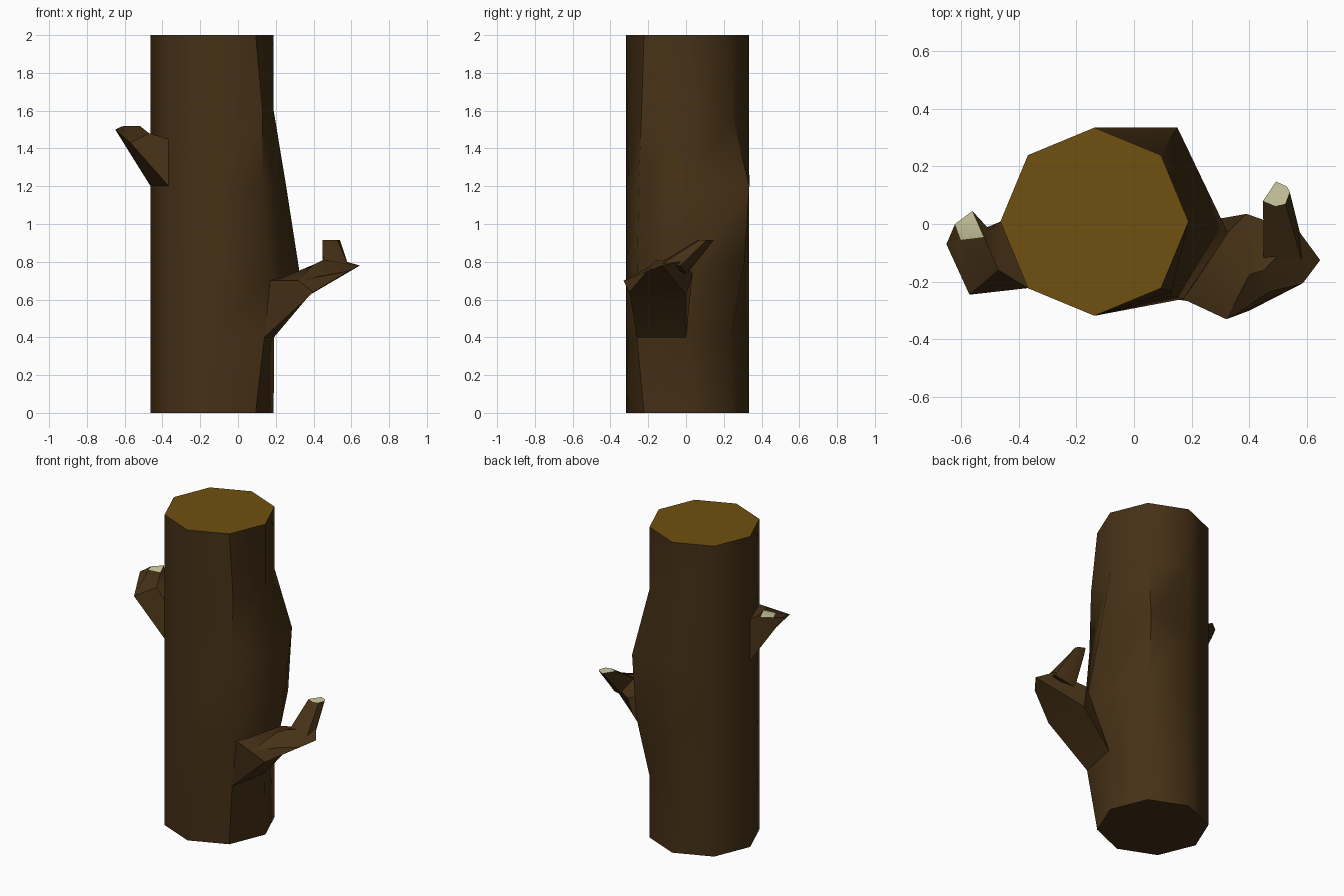
import bpy, bmesh, math


def material(name, rgb):
    m = bpy.data.materials.new(name)
    m.diffuse_color = (*rgb, 1)
    return m


bark = material("bark", (0.06, 0.030, 0.008))
wood = material("cut_wood", (0.16, 0.08, 0.005))
pale = material("pale_wood", (0.62, 0.60, 0.36))


def loft(name, rings, cap, smooth_angle, start=True):
    """Skin equal-sided rings, closing the end with the cap material."""
    bm = bmesh.new()
    loops = [[bm.verts.new(p) for p in r] for r in rings]
    n = len(rings[0])
    for a, b in zip(loops, loops[1:]):
        for i in range(n):
            j = (i + 1) % n
            bm.faces.new((a[i], a[j], b[j], b[i]))
    if start:
        bm.faces.new(loops[0][::-1])
    end = bm.faces.new(loops[-1])
    end.material_index = 1
    bmesh.ops.recalc_face_normals(bm, faces=bm.faces)
    me = bpy.data.meshes.new(name)
    bm.to_mesh(me)
    bm.free()
    me.materials.append(bark)
    me.materials.append(cap)
    ob = bpy.data.objects.new(name, me)
    bpy.context.collection.objects.link(ob)
    bpy.ops.object.select_all(action='DESELECT')
    ob.select_set(True)
    bpy.context.view_layer.objects.active = ob
    bpy.ops.object.shade_smooth_by_angle(angle=math.radians(smooth_angle))
    return ob


# Eight-sided trunk, with a few corners pulled out into a swelling
pulled = {
    (1, 0): (0.19, 0.0, 0.4), (1, 7): (0.14, -0.26, 0.4),
    (2, 0): (0.325, -0.03, 0.75), (2, 1): (0.14, 0.31, 0.8), (2, 7): (0.17, -0.26, 0.70),
    (3, 0): (0.255, 0.0, 1.2), (3, 1): (0.15, 0.335, 1.2), (3, 7): (0.13, -0.25, 1.2),
    (4, 7): (0.13, -0.235, 1.6),
}
rings = []
for k in range(6):
    ring = []
    for i in range(8):
        t = math.radians(45 * i)
        p = (-0.137 + 0.326 * math.cos(t), 0.008 + 0.326 * math.sin(t), 0.4 * k)
        ring.append(pulled.get((k, i), p))
    rings.append(ring)
loft("trunk", rings, wood, 50)

# Lower right branch
loft("right_branch", [
    [(0.14, -0.26, 0.40), (0.19, 0.0, 0.40), (0.325, -0.03, 0.75),
     (0.22, -0.19, 0.71), (0.17, -0.26, 0.70)],
    [(0.40, -0.30, 0.64), (0.38, 0.0, 0.625), (0.39, 0.035, 0.74),
     (0.40, -0.175, 0.785), (0.32, -0.33, 0.70)],
    [(0.585, -0.205, 0.75), (0.645, -0.125, 0.78), (0.575, -0.03, 0.80),
     (0.45, -0.16, 0.81), (0.47, -0.235, 0.73)],
], bark, 30)

# Twig rising backwards from the branch
loft("right_twig", [
    [(0.45, -0.16, 0.77), (0.52, -0.19, 0.76), (0.585, -0.14, 0.78),
     (0.575, -0.03, 0.78), (0.51, 0.0, 0.74), (0.45, 0.0, 0.73)],
    [(0.447, 0.08, 0.915), (0.49, 0.062, 0.915), (0.525, 0.07, 0.915),
     (0.54, 0.11, 0.915), (0.53, 0.13, 0.915), (0.492, 0.147, 0.915)],
], pale, 30)

# Upper left stub, turning back at its pale cut end
loft("left_branch", [
    [(-0.367, -0.222, 1.20), (-0.463, 0.008, 1.20),
     (-0.463, 0.008, 1.47), (-0.367, -0.222, 1.45)],
    [(-0.57, -0.245, 1.43), (-0.65, -0.07, 1.50),
     (-0.50, -0.02, 1.49), (-0.47, -0.16, 1.48)],
    [(-0.60, -0.055, 1.52), (-0.62, 0.0, 1.515),
     (-0.56, 0.045, 1.52), (-0.52, -0.045, 1.52)],
], pale, 30)
